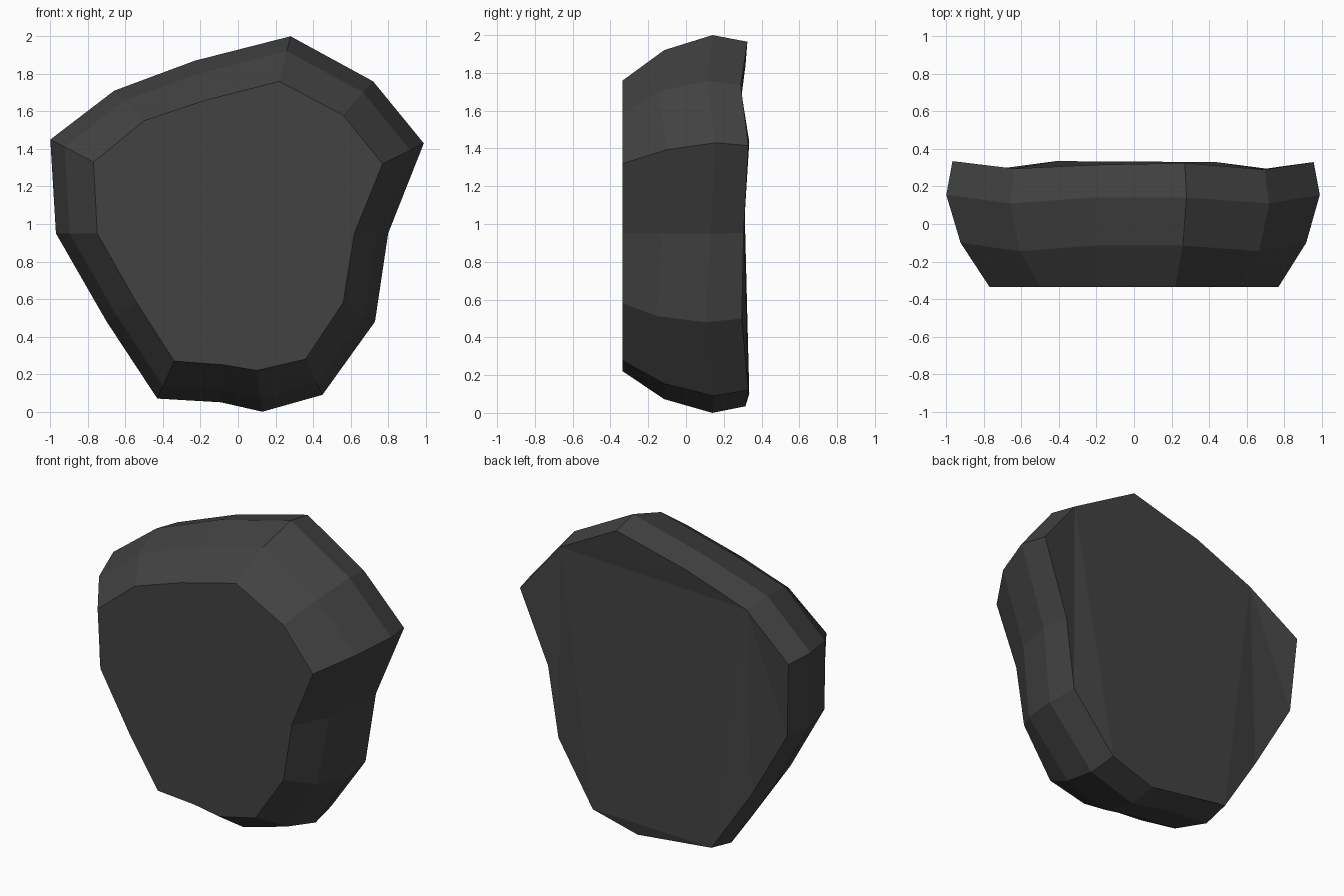
import bpy, bmesh

if "Cube" in bpy.data.objects:
    bpy.data.objects.remove(bpy.data.objects["Cube"])

# Flat grey stone colour
mat = bpy.data.materials.new("dark grey stone")
mat.diffuse_color = (0.055, 0.055, 0.055, 1)
mat.use_nodes = True
mat.node_tree.nodes["Principled BSDF"].inputs["Base Color"].default_value = mat.diffuse_color

# Widest outline (x, z, y of that ring, y of the back rim), clockwise from the peak
outer = [(0.28, 2.0, .14, .325), (0.72, 1.76, .11, .29), (0.99, 1.43, .155, .33),
         (0.80, 0.95, .13, .305), (0.73, 0.48, .10, .295), (0.45, 0.09, .15, .33),
         (0.13, 0.0, .14, .315), (-0.09, 0.05, .13, .31), (-0.43, 0.07, .15, .335),
         (-0.70, 0.48, .11, .30), (-0.97, 0.95, .12, .305), (-1.0, 1.45, .155, .335),
         (-0.66, 1.71, .11, .295), (-0.23, 1.87, .14, .315)]
# Outline of the flat front face (x, z)
front = [(0.22, 1.76), (0.56, 1.58), (0.77, 1.32), (0.62, 0.95), (0.56, 0.58),
         (0.36, 0.28), (0.10, 0.22), (-0.08, 0.25), (-0.34, 0.27), (-0.54, 0.58),
         (-0.75, 0.95), (-0.77, 1.33), (-0.50, 1.55), (-0.17, 1.66)]

# Four rings: front face, rounded shoulder, widest outline, back rim
rings = [[(x, -.335, z) for x, z in front],
         [(fx + .67 * (x - fx), y - .255, fz + .67 * (z - fz))
          for (x, z, y, b), (fx, fz) in zip(outer, front)],
         [(x, y, z) for x, z, y, b in outer],
         [(x * .967, b, 1 + (z - 1) * .965) for x, z, y, b in outer]]

bm = bmesh.new()
vs = [[bm.verts.new(p) for p in r] for r in rings]
n = len(front)
for a, b in zip(vs, vs[1:]):
    for i in range(n):
        j = (i + 1) % n
        bm.faces.new((a[i], a[j], b[j], b[i]))
bm.faces.new(vs[0])
back = bm.faces.new(vs[-1])
bmesh.ops.triangulate(bm, faces=[back])
bmesh.ops.recalc_face_normals(bm, faces=bm.faces[:])

me = bpy.data.meshes.new("stone_slab")
bm.to_mesh(me)
bm.free()
me.materials.append(mat)
bpy.context.collection.objects.link(bpy.data.objects.new("stone_slab", me))
